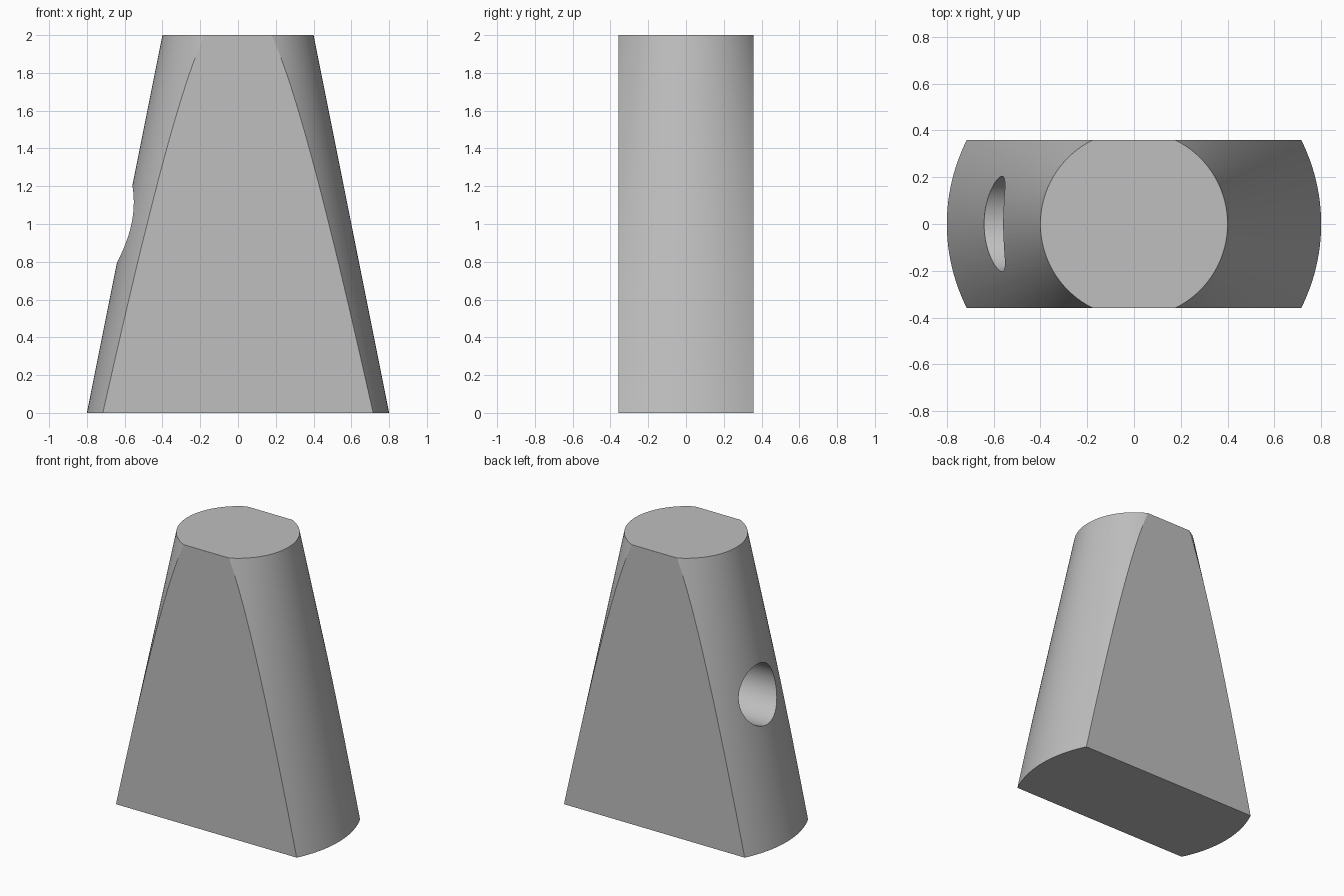
import bpy, bmesh, math
from mathutils import Matrix

HEIGHT, BASE_R, TOP_R = 2.0, 0.8, 0.4
HALF_DEPTH = 0.358
HOLE_R, HOLE_Z = 0.204, 1.0

cube = bpy.data.objects.get("Cube")
if cube:
    bpy.data.objects.remove(cube, do_unlink=True)

grey = bpy.data.materials.new("plain grey")
grey.use_nodes = True
colour = (0.52, 0.52, 0.52, 1)
grey.diffuse_color = colour
grey.node_tree.nodes["Principled BSDF"].inputs["Base Color"].default_value = colour


def add_object(name, bm):
    mesh = bpy.data.meshes.new(name)
    bm.to_mesh(mesh)
    bm.free()
    mesh.materials.append(grey)
    obj = bpy.data.objects.new(name, mesh)
    bpy.context.collection.objects.link(obj)
    return obj


# Tapered round body, sliced flat on the front and back
bm = bmesh.new()
bmesh.ops.create_cone(bm, cap_ends=True, segments=160, radius1=BASE_R, radius2=TOP_R,
                      depth=HEIGHT, matrix=Matrix.Translation((0, 0, HEIGHT / 2)))
for side in (-1, 1):
    cut = bmesh.ops.bisect_plane(bm, geom=bm.verts[:] + bm.edges[:] + bm.faces[:],
                                 plane_co=(0, side * HALF_DEPTH, 0),
                                 plane_no=(0, side, 0), clear_outer=True)
    rim = [e for e in cut["geom_cut"] if isinstance(e, bmesh.types.BMEdge)]
    bmesh.ops.contextual_create(bm, geom=rim)
bmesh.ops.recalc_face_normals(bm, faces=bm.faces[:])
body = add_object("tapered_body", bm)

# Blind round hole bored into the right side as far as the centre
bm = bmesh.new()
bmesh.ops.create_cone(bm, cap_ends=True, segments=96, radius1=HOLE_R, radius2=HOLE_R, depth=1,
                      matrix=Matrix.Translation((-0.5, 0, HOLE_Z)) @ Matrix.Rotation(math.pi / 2, 4, 'Y'))
cutter = add_object("hole_cutter", bm)
cutter.hide_render = True

bore = body.modifiers.new("side hole", 'BOOLEAN')
bore.operation = 'DIFFERENCE'
bore.solver = 'EXACT'
bore.object = cutter

bpy.ops.object.select_all(action='DESELECT')
body.select_set(True)
bpy.context.view_layer.objects.active = body
bpy.ops.object.modifier_apply(modifier=bore.name)
bpy.data.objects.remove(cutter, do_unlink=True)
bpy.ops.object.shade_smooth_by_angle(angle=math.radians(20))
